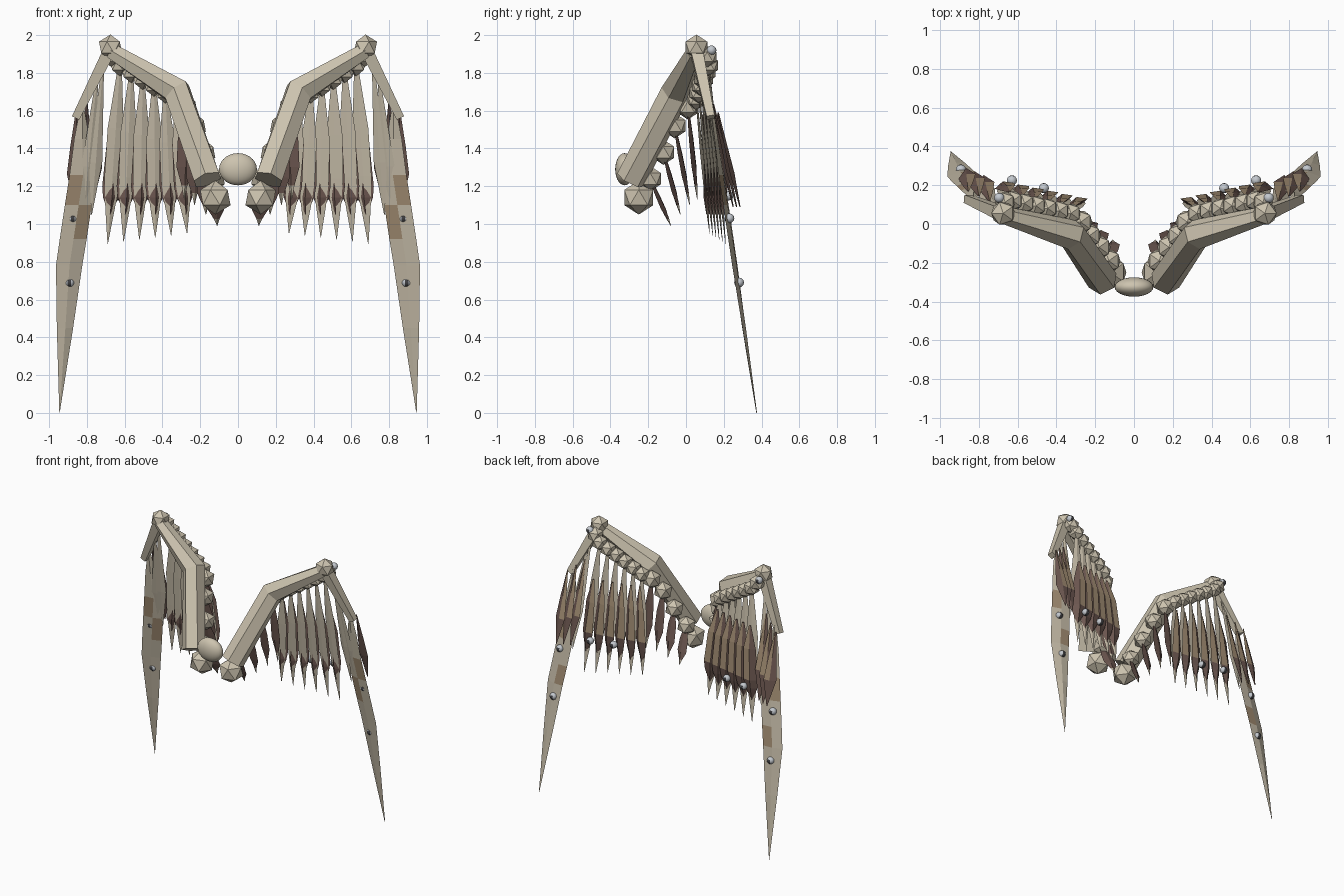
import bpy, bmesh, math
from mathutils import Vector, Matrix

if "Cube" in bpy.data.objects:
    bpy.data.objects.remove(bpy.data.objects["Cube"])


def mat(name, r, g, b):
    m = bpy.data.materials.new(name)
    m.diffuse_color = (r, g, b, 1)
    m.use_nodes = True
    m.node_tree.nodes["Principled BSDF"].inputs["Base Color"].default_value = m.diffuse_color
    return m


BONE = mat("bone", 0.61, 0.55, 0.43)
PALE = mat("pale_feather", 0.56, 0.50, 0.39)
DARK = mat("dark_brown_feather", 0.15, 0.095, 0.08)
TAN = mat("tan_feather", 0.36, 0.265, 0.17)
STEEL = mat("steel", 0.55, 0.58, 0.62)
BLACK = mat("dark_steel", 0.05, 0.05, 0.055)


def finish(name, bm, mats, mirror=True):
    bmesh.ops.recalc_face_normals(bm, faces=bm.faces)
    me = bpy.data.meshes.new(name)
    bm.to_mesh(me)
    bm.free()
    for m in mats:
        me.materials.append(m)
    ob = bpy.data.objects.new(name, me)
    bpy.context.collection.objects.link(ob)
    if mirror:  # every wing part is mirrored across x = 0
        ob.modifiers.new("mirror", 'MIRROR').use_mirror_merge = False
    return ob


def skin(bm, rings, colour=lambda i, q: 0):
    """Joins rings of points into a closed skin."""
    rows = [[bm.verts.new(p) for p in ring] for ring in rings]
    n = len(rows[0])
    for i in range(len(rows) - 1):
        for q in range(n):
            f = bm.faces.new((rows[i][q], rows[i][(q + 1) % n],
                              rows[i + 1][(q + 1) % n], rows[i + 1][q]))
            f.material_index = colour(i, q)
    for k in (0, -1):
        bm.faces.new(rows[k]).material_index = colour(0 if k == 0 else len(rows) - 2, 0)


def blade(bm, stations, tilt, colour):
    """Feather: stations are (centre, half width, half thickness).
    Sides: 0 front inner, 1 front outer, 2 back outer, 3 back inner."""
    s = Vector((1, tilt, 0)).normalized()
    t = Vector((tilt, -1, 0)).normalized()
    rings = []
    for c, w, h in stations:
        c = Vector(c)
        rings.append([c - s * w, c + t * h, c + s * w, c - t * h])
    skin(bm, rings, colour)


def bone(name, points, radii, sides, turn=0.0):
    """Straight faceted bone with mitred bends."""
    pts = [Vector(p) for p in points]
    rings = []
    for i, p in enumerate(pts):
        a = (pts[i] - pts[i - 1]).normalized() if i else (pts[1] - pts[0]).normalized()
        b = (pts[i + 1] - pts[i]).normalized() if i < len(pts) - 1 else a
        d = (a + b).normalized()
        u = d.cross(Vector((0, 1, 0))).normalized()
        v = d.cross(u)
        rings.append([p + (u * math.cos(k) + v * math.sin(k)) * radii[i]
                      for k in [turn + 2 * math.pi * j / sides for j in range(sides)]])
    bm = bmesh.new()
    skin(bm, rings)
    finish(name, bm, [BONE])


# central smooth hub
bm = bmesh.new()
bmesh.ops.create_uvsphere(bm, u_segments=24, v_segments=14, radius=1,
                          matrix=Matrix.Translation((0, -0.325, 1.29)) @ Matrix.Diagonal((0.10, 0.05, 0.085, 1)))
for f in bm.faces:
    f.smooth = True
finish("centre_hub", bm, [BONE], mirror=False)

# wing bones
bone("wing_arm", [(0.162, -0.292, 1.235), (0.322, -0.055, 1.70), (0.668, 0.045, 1.915)],
     [0.080, 0.080, 0.046], 6, math.pi / 6)
bone("wing_forearm", [(0.68, 0.055, 1.92), (0.858, 0.13, 1.565)], [0.046, 0.030], 4, math.pi / 4)

# faceted knuckles along the trailing side of the arm
lower = [Vector(p) for p in ((0.13, -0.19, 1.24), (0.18, -0.12, 1.38),
                             (0.23, -0.06, 1.52), (0.275, 0.01, 1.62))]
upper = [Vector((0.325 + 0.06 * i, 0.055 + 0.013 * i, 1.66 + 0.036 * i)) for i in range(6)]
balls = [(Vector((0.12, -0.25, 1.14)), 0.090), (Vector((0.675, 0.055, 1.935)), 0.068),
         (Vector((0.665, 0.112, 1.885)), 0.058)]
balls += [(p, 0.067) for p in lower] + [(p, 0.057) for p in upper]
bm = bmesh.new()
for p, r in balls:
    bmesh.ops.create_icosphere(bm, subdivisions=1, radius=r, matrix=Matrix.Translation(p))
finish("wing_knuckles", bm, [BONE])

# long pale flight feathers
tips = [Vector((0.27 + 0.084 * i, 0.125 + 0.017 * i, 0.95 - 0.011 * i)) for i in range(6)]
bm = bmesh.new()
for a, b in zip(upper, tips):
    blade(bm, [(a.lerp(b, t), w, h) for t, w, h in
               ((0, 0.010, 0.004), (0.35, 0.043, 0.007), (0.62, 0.042, 0.007),
                (0.80, 0.026, 0.007), (1, 0.001, 0.001))], -0.2, lambda i, q: 0)
# pale feathers hanging from the forearm
for x0, z0, x1, z1 in ((0.715, 1.84, 0.775, 1.05), (0.745, 1.78, 0.82, 1.05)):
    a, b = Vector((x0, 0.09, z0)), Vector((x1, 0.225, z1))
    blade(bm, [(a.lerp(b, t), w, h) for t, w, h in
               ((0, 0.006, 0.004), (0.65, 0.036, 0.007), (1, 0.002, 0.002))],
          -0.2, lambda i, q: 0)
finish("flight_feathers", bm, [PALE])


def covert_colour(i, q):
    return 1 if q == 3 and i < 2 else 0


# two-tone covering feathers behind the flight feathers
bm = bmesh.new()
for a, b in zip(upper, tips):
    st = []
    for z, w, h, back in ((1.58, 0.008, 0.005, 0.022), (1.42, 0.044, 0.010, 0.028),
                          (1.20, 0.052, 0.024, 0.016), (1.14, 0.043, 0.022, 0.008),
                          (1.05, 0.004, 0.008, 0.0)):
        c = a.lerp(b, (a.z - z) / (a.z - b.z))
        st.append((c + Vector((0, back, 0)), w, h))
    blade(bm, st, -0.3, covert_colour)
# covering feathers hanging from the forearm
for k in range(3):
    a = Vector((0.745 + 0.055 * k, 0.12 + 0.025 * k, 1.68 - 0.045 * k))
    b = Vector((0.775 + 0.045 * k, 0.25 + 0.018 * k, 1.09))
    blade(bm, [(a.lerp(b, t), w, h) for t, w, h in
               ((0, 0.005, 0.004), (0.35, 0.030, 0.008), (0.65, 0.046, 0.012), (1, 0.003, 0.003))],
          -0.28, covert_colour)
finish("covert_feathers", bm, [DARK, TAN])

# short dark feathers near the body, with pale points
bm = bmesh.new()
ends = ((0.11, -0.08, 0.99), (0.17, -0.03, 1.05), (0.23, 0.02, 1.10), (0.285, 0.06, 1.13))
for a, b in zip(lower, ends):
    b = Vector(b)
    blade(bm, [(a.lerp(b, t), w, h) for t, w, h in
               ((0, 0.012, 0.005), (0.35, 0.042, 0.010), (0.65, 0.046, 0.012),
                (0.85, 0.016, 0.008), (1, 0.001, 0.001))],
          -0.3, lambda i, q: 1 if i == 3 else 0)
finish("inner_feathers", bm, [DARK, PALE])

# longest outer feather: (inner x, outer x, z)
edge = ((0.815, 0.835, 1.62), (0.785, 0.868, 1.45), (0.750, 0.893, 1.26), (0.773, 0.918, 1.10),
        (0.800, 0.945, 0.92), (0.823, 0.965, 0.78), (0.872, 0.960, 0.45), (0.944, 0.946, 0.0))
bm = bmesh.new()
blade(bm, [(((a + b) / 2, 0.374 - 0.148 * z, z), (b - a) / 2, 0.002 if z == 0 else 0.010)
           for a, b, z in edge], -0.2,
      lambda i, q: 1 if (i, q) in {(2, 1), (3, 0), (2, 2), (4, 3)} else 0)
finish("outer_feather", bm, [PALE, TAN])

# round steel rivets with a dark band
bm = bmesh.new()
for p in ((0.875, 0.230, 1.03), (0.893, 0.281, 0.69), (0.695, 0.135, 1.92),
          (0.63, 0.225, 1.15), (0.465, 0.185, 1.15)):
    bmesh.ops.create_uvsphere(bm, u_segments=12, v_segments=8, radius=0.026,
                              matrix=Matrix.Translation(p) @ Matrix.Rotation(math.pi / 2, 4, 'Y'))
bm.normal_update()
for f in bm.faces:
    f.smooth = True
    f.material_index = 1 if abs(f.normal.x) < 0.25 and f.normal.z < 0.3 else 0
finish("rivets", bm, [STEEL, BLACK])
